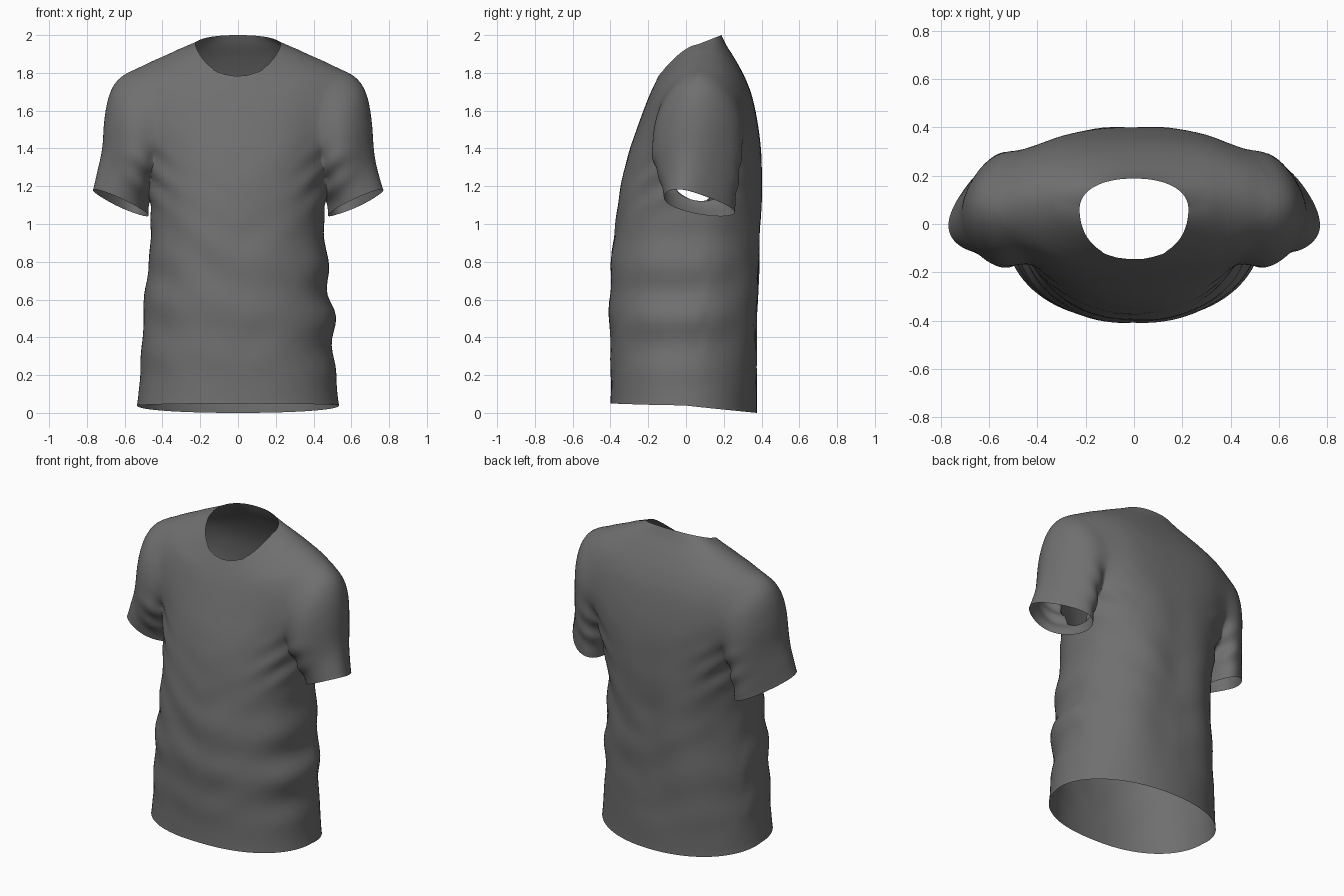
import bpy, bmesh
from math import sin, cos, pi, exp, copysign
from mathutils import Vector, noise

if "Cube" in bpy.data.objects:
    bpy.data.objects.remove(bpy.data.objects["Cube"])

SEG = 96
CAPS = []          # centres of the temporary caps over the openings


def spline(keys, steps):
    """Catmull-Rom interpolation through tuples of ring parameters."""
    out = []
    for i in range(len(keys) - 1):
        p = [keys[max(0, min(len(keys) - 1, i + k))] for k in (-1, 0, 1, 2)]
        for s in range(steps):
            t = s / steps
            out.append([0.5 * (2 * b + (c - a) * t + (2 * a - 5 * b + 4 * c - d) * t * t
                               + (3 * b - a - 3 * c + d) * t ** 3) for a, b, c, d in zip(*p)])
    return out + [list(keys[-1])]


def loft(name, rings):
    """Closed tube through rings, each end capped by a fan."""
    bm = bmesh.new()
    vs = [[bm.verts.new(p) for p in r] for r in rings]
    n = len(vs[0])
    for a, b in zip(vs, vs[1:]):
        for j in range(n):
            k = (j + 1) % n
            bm.faces.new((a[j], a[k], b[k], b[j]))
    for ring in (vs[0], vs[-1]):
        c = sum((v.co for v in ring), Vector()) / n
        CAPS.append(c)
        cv = bm.verts.new(c)
        for j in range(n):
            bm.faces.new((ring[j], ring[(j + 1) % n], cv))
    bmesh.ops.recalc_face_normals(bm, faces=bm.faces)
    me = bpy.data.meshes.new(name)
    bm.to_mesh(me)
    bm.free()
    ob = bpy.data.objects.new(name, me)
    bpy.context.collection.objects.link(ob)
    return ob


def sup(v, e):
    return copysign(abs(v) ** e, v)


# Torso rings: half width, front y, side y, back y, front z, side z, back z, back roundness
TORSO = [
    (.535, -.40, -.01, .375, .05, .04, .0, .95), (.515, -.40, -.01, .38, .25, .25, .24, .93),
    (.50, -.405, -.01, .385, .55, .55, .55, .9), (.468, -.395, 0, .39, .85, .85, .85, .85),
    (.465, -.36, .02, .40, 1.12, 1.12, 1.12, .78), (.50, -.315, .06, .40, 1.34, 1.34, 1.34, .72),
    (.56, -.262, .08, .385, 1.5, 1.52, 1.5, .72), (.59, -.215, .085, .355, 1.63, 1.70, 1.66, .75),
    (.55, -.188, .085, .315, 1.695, 1.825, 1.77, .8), (.42, -.168, .085, .262, 1.738, 1.885, 1.87, .85),
    (.31, -.155, .08, .215, 1.765, 1.925, 1.945, .88), (.225, -.145, .06, .188, 1.785, 1.95, 2.0, .9)]


def torso_ring(k):
    w, yf, ys, yb, zf, zs, zb, e = k
    pts = []
    for j in range(SEG):
        a = 2 * pi * j / SEG
        c, s = cos(a), sin(a)
        if s > 0:
            y, z = ys + (yb - ys) * s ** e, zs + (zb - zs) * s ** .9
        else:
            y, z = ys + (yf - ys) * (-s) ** .95, zs + (zf - zs) * (-s) ** 1.5
        pts.append(Vector((w * sup(c, e if s > 0 else .86), y, z)))
    return pts


# Sleeve rings: outer x z, inner x z, front y, back y, twist of the outer point
SLEEVE = [
    (.46, 1.83, .32, 1.55, -.08, .23, 0), (.61, 1.805, .36, 1.42, -.15, .295, 0),
    (.69, 1.70, .40, 1.32, -.18, .305, 0), (.718, 1.52, .43, 1.24, -.175, .285, -.01),
    (.728, 1.35, .46, 1.15, -.145, .255, -.03), (.77, 1.18, .475, 1.045, -.115, .225, -.06)]


def sleeve_ring(k, side):
    xo, zo, xi, zi, yf, yb, tw = k
    n = 64
    pts = []
    for j in range(n):
        c, s = cos(2 * pi * j / n), sin(2 * pi * j / n)
        pts.append(Vector((side * ((xo + xi) / 2 + (xo - xi) / 2 * c),
                           (yf + yb) / 2 + tw * c + (yb - yf) / 2 * s * (1 - .25 * c),
                           (zo + zi) / 2 + (zo - zi) / 2 * c + .4 * tw * s)))
    return pts


shirt = loft("shirt", [torso_ring(k) for k in spline(TORSO, 8)])
sleeves = [loft("sleeve", [sleeve_ring(k, s) for k in spline(SLEEVE, 8)]) for s in (1, -1)]

# Join the sleeves to the torso
bpy.context.view_layer.objects.active = shirt
for sl in sleeves:
    m = shirt.modifiers.new("join", 'BOOLEAN')
    m.operation, m.solver, m.object = 'UNION', 'EXACT', sl
    bpy.ops.object.modifier_apply(modifier=m.name)
    bpy.data.objects.remove(sl)

# Open the hem, neck and cuffs, then blend the armhole joins
bm = bmesh.new()
bm.from_mesh(shirt.data)
bmesh.ops.delete(bm, geom=[v for v in bm.verts if any((v.co - c).length < 1e-4 for c in CAPS)],
                 context='VERTS')
bmesh.ops.remove_doubles(bm, verts=bm.verts, dist=.004)
bmesh.ops.triangulate(bm, faces=[f for f in bm.faces if len(f.verts) > 4])
inner = [v for v in bm.verts if not v.is_boundary]
shoulder = [v for v in inner if v.co.z > 1.38 and .33 < abs(v.co.x)]
for verts, times in ((shoulder, 30), (inner, 6)):
    for _ in range(times):
        bmesh.ops.smooth_vert(bm, verts=verts, factor=.5,
                              use_axis_x=True, use_axis_y=True, use_axis_z=True)
bm.normal_update()


# Cloth folds
def bump(d, r):
    return exp(-(d / r) ** 2)


def fold(p):
    x, y, z = p
    ax = abs(x)
    h = 0
    if y < .1:      # crosswise drapes over the belly
        h += .007 * bump(z - .5, .33) * sin(21 * z + 6 * ax + 2 * sin(4 * x + 1)) * bump(y - .1, .6)
    else:           # long vertical folds down the back
        h += .009 * bump(z - .7, .5) * -cos(14 * ax + 2 * z - 1.4) * min(1, (y - .1) / .15)
    # creases at the waist sides and around the armpits
    h += (.018 if x > 0 else .006) * bump(ax - .5, .1) * bump(z - .6, .3) * sin(20 * z - 2)
    h += .009 * bump(ax - .45, .12) * bump(z - 1.22, .14) * sin(42 * (z - .8 * ax))
    q = Vector((x * 3 + z, y * 3, z * 6 - ax * 3))
    return h + .012 * noise.noise(q) * bump(z - .8, .55)


moves = [(v, v.normal * fold(v.co) * min(1, max(0, (v.co.z - .06) / .18))) for v in bm.verts]
for v, d in moves:
    v.co += d
bm.to_mesh(shirt.data)
bm.free()

# Dark grey cloth
cloth = bpy.data.materials.new("dark_cloth")
cloth.diffuse_color = (.16, .16, .16, 1)
cloth.use_nodes = True
cloth.node_tree.nodes["Principled BSDF"].inputs["Base Color"].default_value = cloth.diffuse_color
shirt.data.materials.clear()
shirt.data.materials.append(cloth)
shirt.select_set(True)
bpy.ops.object.shade_smooth_by_angle(angle=1.0)
